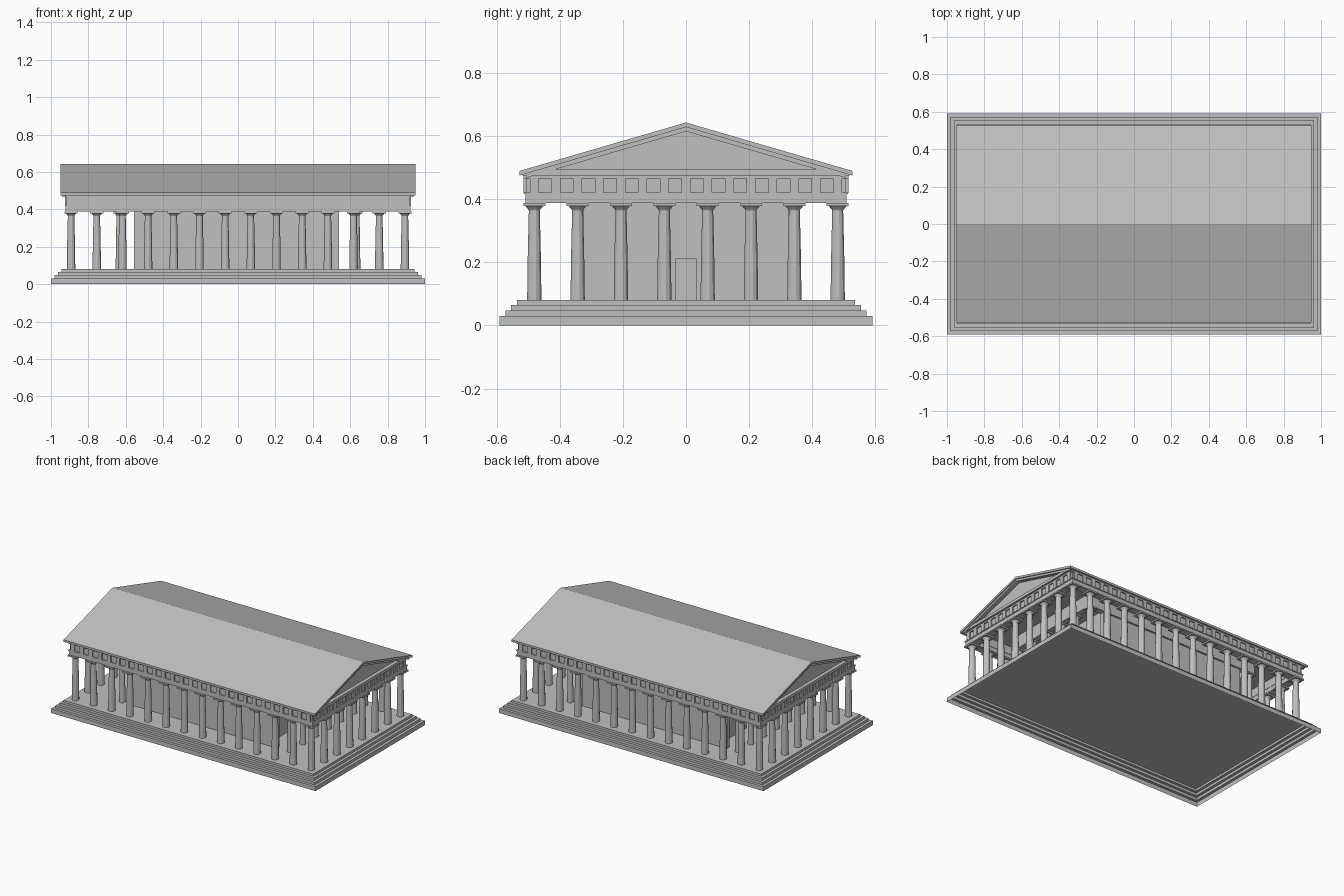
import bpy, bmesh, math

if "Cube" in bpy.data.objects:
    bpy.data.objects.remove(bpy.data.objects["Cube"])

stone = bpy.data.materials.new("pale_grey_stone")
stone.diffuse_color = (0.53, 0.53, 0.53, 1)
stone.use_nodes = True
stone.node_tree.nodes["Principled BSDF"].inputs["Base Color"].default_value = stone.diffuse_color

FLOOR, BEAM, CEIL = 0.08, 0.388, 0.475


def finish(name, bm, fix=True):
    if fix:
        bmesh.ops.recalc_face_normals(bm, faces=bm.faces)
    me = bpy.data.meshes.new(name)
    bm.to_mesh(me)
    bm.free()
    me.materials.append(stone)
    ob = bpy.data.objects.new(name, me)
    bpy.context.collection.objects.link(ob)
    return ob


def add_box(bm, x0, x1, y0, y1, z0, z1):
    r = bmesh.ops.create_cube(bm, size=1)
    for v in r["verts"]:
        v.co = ((x0 + x1) / 2 + v.co.x * (x1 - x0),
                (y0 + y1) / 2 + v.co.y * (y1 - y0),
                (z0 + z1) / 2 + v.co.z * (z1 - z0))


def boxes(name, items):
    bm = bmesh.new()
    for b in items:
        add_box(bm, *b)
    return finish(name, bm)


def rect(bm, hx, hy, z):
    return [bm.verts.new((sx * hx, sy * hy, z))
            for sx, sy in ((-1, -1), (1, -1), (1, 1), (-1, 1))]


def bridge(bm, a, b):
    n = len(a)
    for i in range(n):
        bm.faces.new((a[i], a[(i + 1) % n], b[(i + 1) % n], b[i]))


def ring(name, hx, hy, t, z0, z1):
    """Hollow rectangular band of thickness t."""
    bm = bmesh.new()
    loops = [rect(bm, hx, hy, z0), rect(bm, hx, hy, z1),
             rect(bm, hx - t, hy - t, z1), rect(bm, hx - t, hy - t, z0)]
    for i in range(4):
        bridge(bm, loops[i], loops[(i + 1) % 4])
    return finish(name, bm)


def prism(name, profile, hx):
    """Extrude a y-z profile along x."""
    bm = bmesh.new()
    a = [bm.verts.new((-hx, y, z)) for y, z in profile]
    b = [bm.verts.new((hx, y, z)) for y, z in profile]
    bridge(bm, a, b)
    bm.faces.new(a)
    bm.faces.new(b)
    return finish(name, bm)


# Stepped platform, an open-bottomed shell
bm = bmesh.new()
heights = (0, 0.03, 0.048, 0.065, FLOOR)
prev = None
for i in range(4):
    inset = 0.0187 * i
    low = rect(bm, 1 - inset, 0.591 - inset, heights[i])
    top = rect(bm, 1 - inset, 0.591 - inset, heights[i + 1])
    if prev:
        bridge(bm, prev, low)
    bridge(bm, low, top)
    prev = top
bm.faces.new(prev)
finish("stepped_platform", bm, fix=False)


# Columns: tapered faceted shaft, flared cushion and square slab
def column_mesh(name, scale):
    bm = bmesh.new()
    n, prev = 12, None
    for r, z in ((0.0235, FLOOR), (0.0215, 0.22), (0.018, 0.364),
                 (0.02, 0.368), (0.029, 0.378)):
        loop = [bm.verts.new((scale * r * math.cos(2 * math.pi * (k + 0.5) / n),
                              scale * r * math.sin(2 * math.pi * (k + 0.5) / n), z))
                for k in range(n)]
        if prev:
            bridge(bm, prev, loop)
        prev = loop
    bm.faces.new(prev)
    h = 0.035 * scale
    add_box(bm, -h, h, -h, h, 0.378, BEAM)
    return finish(name, bm)


def place(name, mesh_ob, points):
    for i, (x, y) in enumerate(points):
        ob = mesh_ob if i == 0 else bpy.data.objects.new(name, mesh_ob.data)
        if i:
            bpy.context.collection.objects.link(ob)
        ob.location = (x, y, 0)


SP = 0.1373
xs = [(i - 6.5) * SP for i in range(14)]
ys = [(i - 3.5) * SP for i in range(8)]
outer = [(x, y) for x in xs for y in ys
         if x in (xs[0], xs[-1]) or y in (ys[0], ys[-1])]
place("outer_column", column_mesh("outer_column", 1.0), outer)
place("porch_column", column_mesh("porch_column", 0.85),
      [(sx * 0.635, y) for sx in (-1, 1) for y in ys[1:-1]])

# Inner chamber: side walls, doorway walls and a solid partition
boxes("chamber_side_walls",
      [(-0.555, 0.54, min(s * 0.325, s * 0.352), max(s * 0.325, s * 0.352), FLOOR, CEIL)
       for s in (-1, 1)])
for name, x0, x1 in (("front_door_wall", 0.435, 0.46), ("rear_door_wall", -0.48, -0.455)):
    boxes(name, [(x0, x1, -0.325, -0.033, FLOOR, CEIL),
                 (x0, x1, 0.033, 0.325, FLOOR, CEIL),
                 (x0, x1, -0.033, 0.033, 0.21, CEIL)])
boxes("partition_wall", [(0.185, 0.21, -0.325, 0.325, FLOOR, CEIL)])
ring("porch_beam", 0.66, 0.365, 0.04, BEAM, CEIL)

# Entablature: beam, frieze and upper moulding
ring("main_beam", 0.921, 0.509, 0.055, BEAM, 0.418)
ring("beam_fillet", 0.925, 0.513, 0.05, 0.416, 0.422)
ring("frieze", 0.918, 0.506, 0.052, 0.42, CEIL)
ring("frieze_moulding", 0.926, 0.514, 0.05, 0.465, CEIL)

# Frieze blocks at every half column bay
blocks = []
for s in (-1, 1):
    for i in range(27):
        x = (i - 13) * SP / 2
        blocks.append((x - 0.014, x + 0.014, s * 0.509 - 0.005, s * 0.509 + 0.005, 0.42, 0.467))
    for i in range(15):
        y = (i - 7) * SP / 2
        blocks.append((s * 0.921 - 0.005, s * 0.921 + 0.005, y - 0.014, y + 0.014, 0.42, 0.467))
boxes("frieze_blocks", blocks)

# Horizontal cornice, recessed gable, raking cornices and roof
prism("cornice", [(-0.518, CEIL), (0.518, CEIL), (0.518, 0.488), (0.5, 0.4945),
                  (-0.5, 0.4945), (-0.518, 0.488)], 0.94)
prism("recessed_gable", [(-0.5, 0.48), (0.5, 0.48), (0, 0.626)], 0.915)


def chevron(name, half, apex, drop, hx):
    k = 0.291
    e = apex - k * half
    prism(name, [(-half, e - drop), (-half, e), (0, apex),
                 (half, e), (half, e - drop), (0, apex - drop)], hx)


chevron("raking_cornice", 0.505, 0.631, 0.016, 0.942)
chevron("roof", 0.527, 0.643, 0.0145, 0.95)
